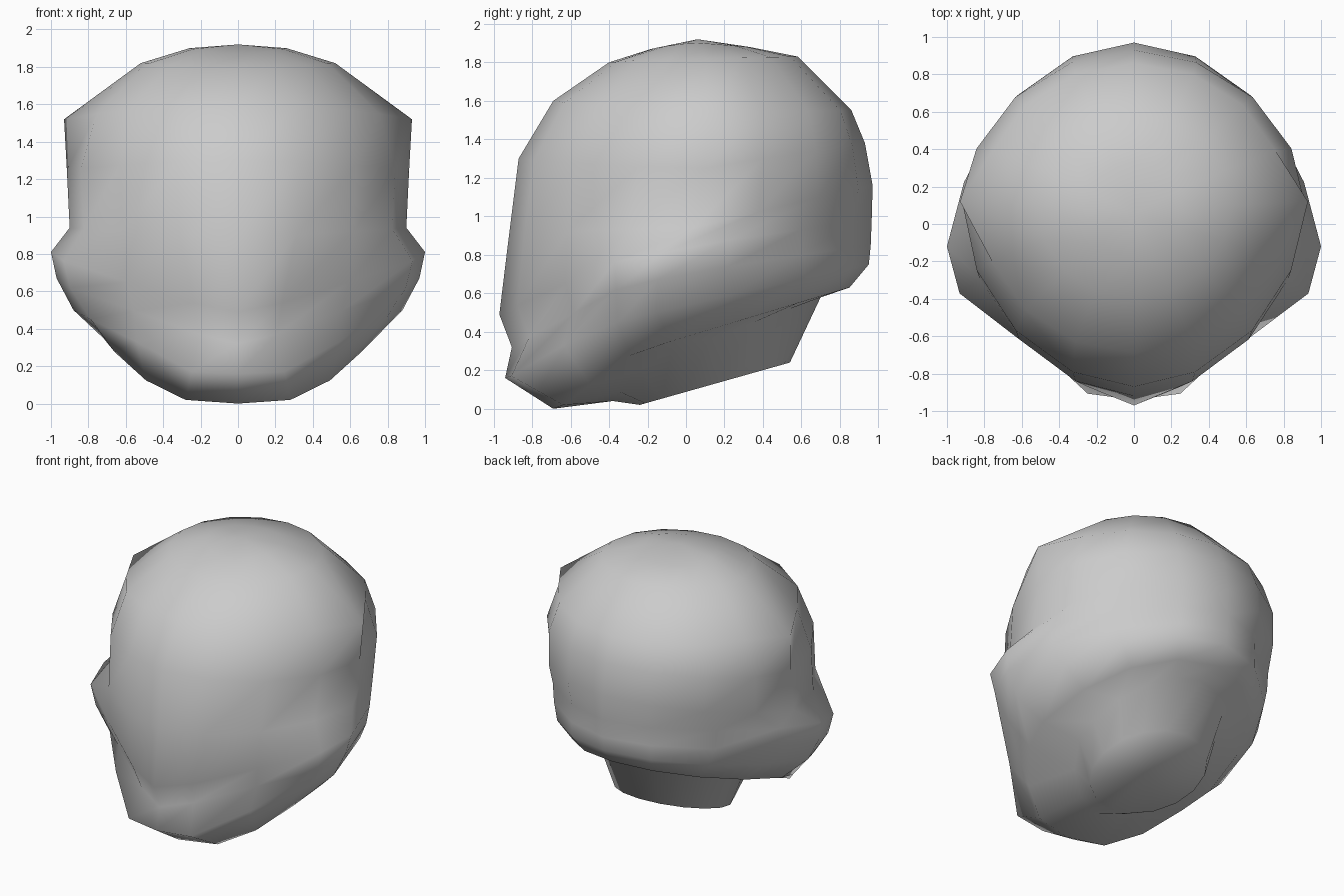
import bpy, bmesh
from math import sin, cos, pi

if "Cube" in bpy.data.objects:
    bpy.data.objects.remove(bpy.data.objects["Cube"])

N = 16
# rings, bottom to top: front y,z | side half-width,y,z | back y,z | front squareness, back squareness
RINGS = [
    (-.24, .02, .39, .15, .13, .54, .24, 1.0, 1.0),    # neck end
    (-.38, .04, .45, .12, .36, .70, .58, 1.0, 1.0),    # neck joint
    (-.69, .00, .72, -.08, .35, .85, .63, 1.1, 1.0),   # jaw edge
    (-.94, .16, .88, -.15, .50, .95, .75, 1.4, 1.05),  # chin
    (-.905, .32, .97, -.15, .67, .96, .85, 1.6, 1.15), # mouth
    (-.97, .49, 1.0, -.12, .81, .965, .98, 1.5, 1.2),  # cheeks
    (-.92, .90, .90, .04, .94, .97, 1.16, 1.1, 1.05),  # eye line
    (-.87, 1.30, .915, .10, 1.25, .93, 1.38, 1.07, 1.05), # brow
    (-.69, 1.60, .82, .10, 1.54, .86, 1.55, 1.0, 1.0), # forehead
    (-.40, 1.80, .52, .10, 1.82, .58, 1.83, 1.0, 1.0), # crown
]
JAW_RING, CHIN_RING, CHEEK_RINGS, TEMPLE_RING = 2, 3, (4, 5), 8


def spow(v, p):
    return (1 if v >= 0 else -1) * abs(v) ** p


def ring(bm, yf, zf, w, ym, zm, yb, zb, pf, pb, k=2, straight=False):
    """Half-ellipse front and back; k sets how long the front stays low."""
    verts = []
    for i in range(N):
        t = 2 * pi * i / N
        s, c = sin(t), -cos(t)
        front = c < -1e-6
        p = pf if front else pb
        ye, ze = (yf, zf) if front else (yb, zb)
        side = abs(s) ** k if front and not straight else 1 - abs(c)
        verts.append(bm.verts.new((w * spow(s, p),
                                   ym + (ye - ym) * abs(c) ** p,
                                   ze + (zm - ze) * side)))
    return verts


# head and neck lofted as one skin
bm = bmesh.new()
loops = [ring(bm, *r, k=3 if n == JAW_RING else 2, straight=n == 0)
         for n, r in enumerate(RINGS)]

# pointed temple corners
for i, sx in ((N // 4, 1), (3 * N // 4, -1)):
    loops[TEMPLE_RING][i].co = (sx * .93, .12, 1.52)

# fuller cheeks in front of the widest point
for n in CHEEK_RINGS:
    for i in (N // 4 - 1, 3 * N // 4 + 1):
        v = loops[n][i]
        v.co.x *= 1.05
        v.co.y -= .05

# squarer chin
for i in (1, N - 1):
    v = loops[CHIN_RING][i]
    v.co.x *= 1.08
    v.co.y -= .05
    v.co.z -= .04
    loops[JAW_RING][i].co.x *= 1.12

for a, b in zip(loops, loops[1:]):
    for i in range(N):
        j = (i + 1) % N
        bm.faces.new((a[i], a[j], b[j], b[i]))

# top of skull: small ring and apex; flat neck end
top = ring(bm, -.18, 1.87, .26, .08, 1.90, .33, 1.88, 1, 1)
apex = bm.verts.new((0, .06, 1.92))
base = bm.verts.new((0, .15, .13))
for i in range(N):
    j = (i + 1) % N
    bm.faces.new((loops[-1][i], loops[-1][j], top[j], top[i]))
    bm.faces.new((top[i], top[j], apex))
    bm.faces.new((loops[0][j], loops[0][i], base))

bmesh.ops.recalc_face_normals(bm, faces=bm.faces)
for f in bm.faces:
    f.smooth = True
mesh = bpy.data.meshes.new("head")
bm.to_mesh(mesh)
bm.free()
head = bpy.data.objects.new("head", mesh)
bpy.context.collection.objects.link(head)
